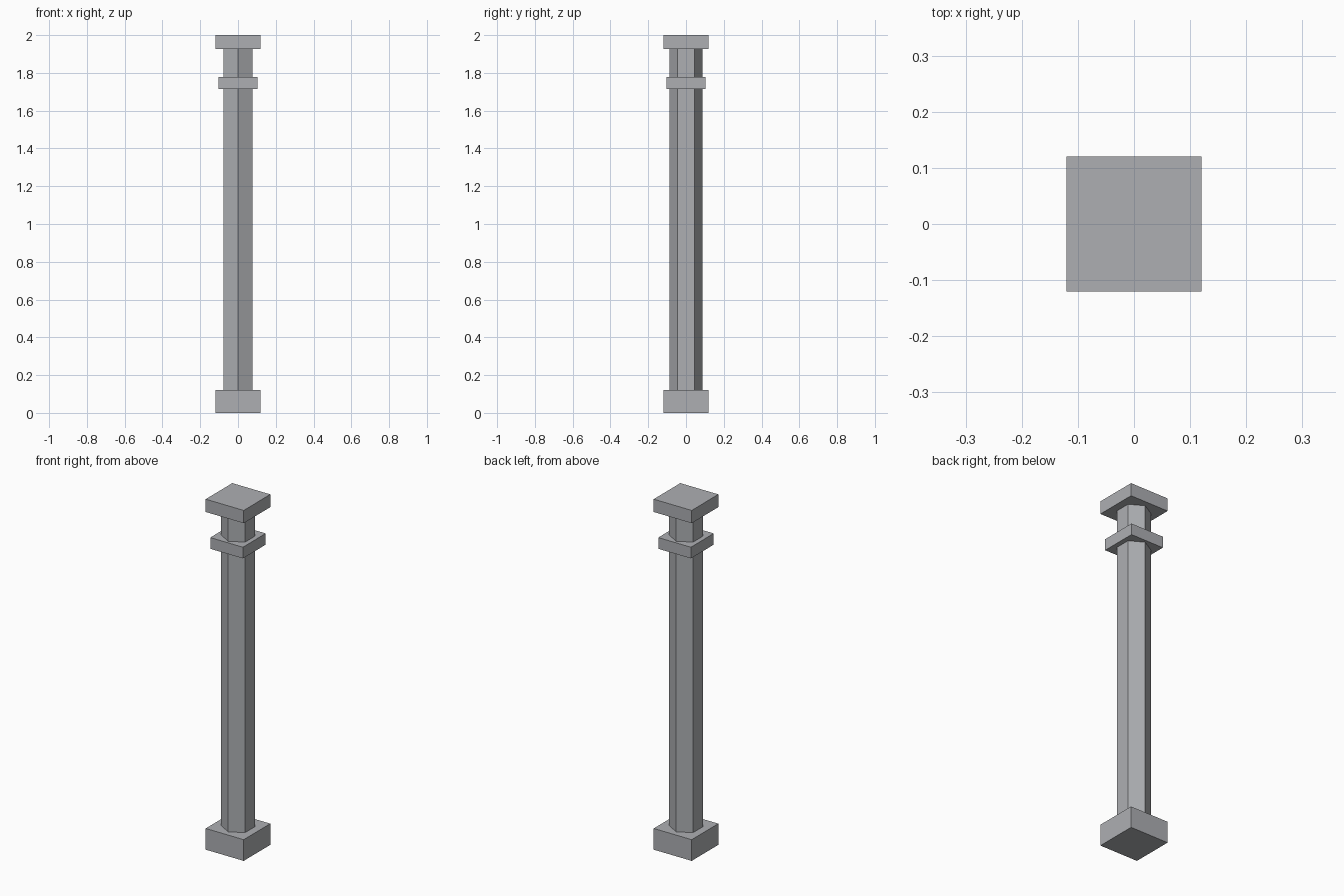
import bpy
from math import pi

cube = bpy.data.objects.get("Cube")
if cube:
    bpy.data.objects.remove(cube, do_unlink=True)

# Single stone colour
colour = (0.42, 0.43, 0.45, 1.0)
stone = bpy.data.materials.new("grey_stone")
stone.use_nodes = True
stone.diffuse_color = colour
stone.node_tree.nodes["Principled BSDF"].inputs["Base Color"].default_value = colour


def finish(name):
    obj = bpy.context.object
    obj.name = name
    obj.data.materials.append(stone)


def square_slab(name, half_width, bottom, top):
    bpy.ops.mesh.primitive_cube_add(size=1, location=(0, 0, (bottom + top) / 2))
    bpy.context.object.scale = (2 * half_width, 2 * half_width, top - bottom)
    bpy.ops.object.transform_apply(location=False, rotation=False, scale=True)
    finish(name)


# Square plinth, collar and capital
square_slab("base_plinth", 0.12, 0.0, 0.121)
square_slab("collar", 0.103, 1.715, 1.779)
square_slab("capital", 0.12, 1.927, 2.0)

# Six-sided shaft with corners to the front and back
shaft_bottom, shaft_top = 0.121, 1.927
bpy.ops.mesh.primitive_cylinder_add(
    vertices=6, radius=0.088, depth=shaft_top - shaft_bottom,
    location=(0, 0, (shaft_bottom + shaft_top) / 2))
shaft = bpy.context.object
# Make sure a corner, not a flat, faces the front
if max(v.co.y for v in shaft.data.vertices) < 0.08:
    shaft.rotation_euler.z = pi / 6
finish("hexagonal_shaft")
